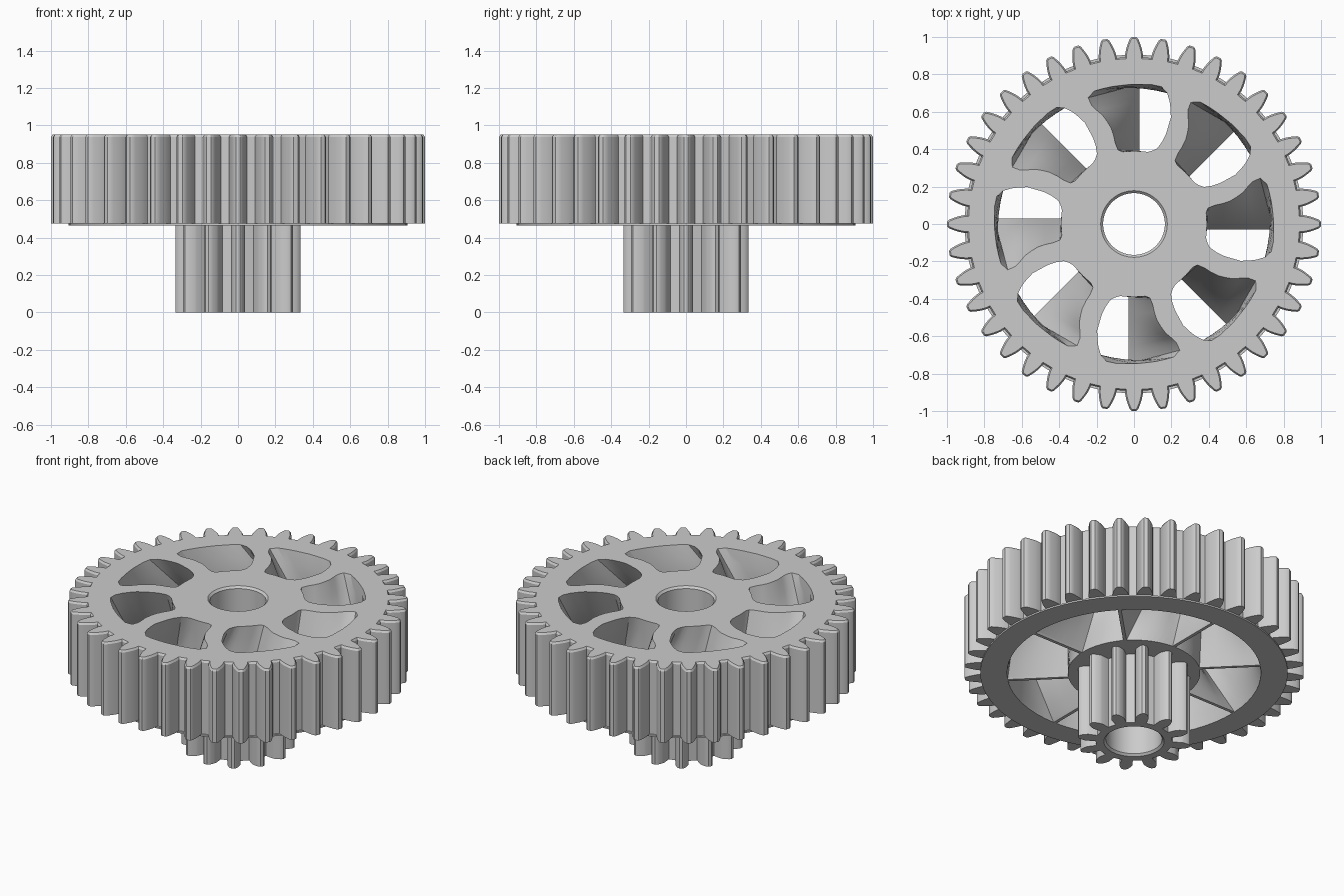
import bpy, bmesh, math
from math import sin, cos, pi, tan, acos, hypot, atan2, radians
from mathutils import Vector, Matrix

cube = bpy.data.objects.get("Cube")
if cube:
    bpy.data.objects.remove(cube, do_unlink=True)

grey = bpy.data.materials.new("plain grey")
grey.use_nodes = True
colour = (0.6, 0.6, 0.6, 1)
grey.diffuse_color = colour
grey.node_tree.nodes["Principled BSDF"].inputs["Base Color"].default_value = colour

MODULE = 0.0476
HUB_R, RIM_R = 0.39, 0.748
BASE_Z, TOOTH_Z, TOP_Z = 0.465, 0.475, 0.95


def make_object(name, bm):
    bmesh.ops.recalc_face_normals(bm, faces=bm.faces)
    mesh = bpy.data.meshes.new(name)
    bm.to_mesh(mesh)
    bm.free()
    mesh.materials.append(grey)
    obj = bpy.data.objects.new(name, mesh)
    bpy.context.collection.objects.link(obj)
    return obj


def loft(bm, rings):
    """Closed solid through rings of equal point count; returns the last cap."""
    loops = [[bm.verts.new(p) for p in ring] for ring in rings]
    n = len(loops[0])
    for a, b in zip(loops, loops[1:]):
        for i in range(n):
            j = (i + 1) % n
            bm.faces.new((a[i], a[j], b[j], b[i]))
    bm.faces.new(loops[0][::-1])
    return bm.faces.new(loops[-1])


def circle(r, z, n=96):
    return [(r * cos(2 * pi * i / n), r * sin(2 * pi * i / n), z) for i in range(n)]


def gear_outline(teeth):
    """Involute outline with a tooth centred on +y."""
    pitch = MODULE * teeth / 2
    root, tip = pitch - 1.25 * MODULE, pitch + MODULE
    base = pitch * cos(radians(20))
    inv = lambda a: tan(a) - a

    def half(r):
        return pi / (2 * teeth) + inv(radians(20)) - inv(acos(min(1, base / r)))
    start = max(root, base)
    flank = [(root, half(root))]
    flank += [(start + (tip - 0.008 - start) * k / 5, 0) for k in range(1, 6)]
    flank = [(r, half(r)) for r, _ in flank] + [(tip, half(tip) * 0.65)]
    points = []
    for t in range(teeth):
        mid = pi / 2 + 2 * pi * t / teeth
        side = [(r, mid - h) for r, h in flank] + [(r, mid + h) for r, h in reversed(flank)]
        points += [(r * cos(a), r * sin(a)) for r, a in side]
    return points


def resample(line, n=8):
    """n points evenly spaced along a polyline, last end left out."""
    pts = [Vector(p) for p in line]
    lengths = [(b - a).length for a, b in zip(pts, pts[1:])]
    out = []
    for k in range(n):
        d = sum(lengths) * k / n
        for a, b, s in zip(pts, pts[1:], lengths):
            if d <= s:
                out.append(a.lerp(b, d / s))
                break
            d -= s
    return out


def arc(r, p, q):
    a, b = atan2(p[1], p[0]), atan2(q[1], q[0])
    return [(r * cos(a + (b - a) * k / 16), r * sin(a + (b - a) * k / 16)) for k in range(17)]


def cut(obj, cutter):
    mod = obj.modifiers.new("cut", 'BOOLEAN')
    mod.operation, mod.solver, mod.object = 'DIFFERENCE', 'EXACT', cutter


# Large wheel with a chamfered top edge
outline = gear_outline(40)
bm = bmesh.new()
top = loft(bm, [[(x, y, z) for x, y in outline] for z in (TOOTH_Z, TOP_Z - 0.012)])
bmesh.ops.recalc_face_normals(bm, faces=bm.faces)
bmesh.ops.inset_region(bm, faces=[top], thickness=0.008, use_even_offset=True, use_boundary=True)
for v in top.verts:
    v.co.z = TOP_Z
wheel = make_object("large_gear_wheel", bm)

# Thin round step under the wheel
bm = bmesh.new()
loft(bm, [circle(0.905, BASE_Z), circle(0.905, TOOTH_Z)])
step = make_object("lower_rim_step", bm)

# Small pinion below
outline = gear_outline(12)
bm = bmesh.new()
loft(bm, [[(x, y, z) for x, y in outline] for z in (0, BASE_Z)])
pinion = make_object("small_pinion", bm)

# Window cutter: rounded opening on top, full sector between thin blades below
left = [(-.085, .395), (-.1, .43), (-.115, .5), (-.16, .575), (-.225, .63), (-.245, .675)]
outer = [(-.245, .675), (-.235, .7), (-.2, .717), (-.1, .738), (0, .748), (.1, .745), (.145, .735)]
right = [(.145, .735), (.175, .705), (.19, .66), (.2, .58), (.165, .46), (.125, .405)]
inner = [(.125, .405), (.085, .385), (0, .39), (-.06, .386), (-.085, .395)]
upper = [p for side in (left, outer, right, inner) for p in resample(side)]

turn = Matrix.Rotation(-pi / 4, 2)
a, b = (.03, HUB_R), (.03, RIM_R)
c, d = turn @ Vector((.01, RIM_R)), turn @ Vector((.01, HUB_R))
lower = [p for side in ([a, b], arc(RIM_R, b, c), [c, d], arc(HUB_R, d, a)) for p in resample(side)]

heights = [BASE_Z + (TOP_Z - BASE_Z) * k / 6 for k in range(7)]
rings = []
for z in [BASE_Z - 0.02] + heights + [TOP_Z + 0.02]:
    f = min(1, max(0, (z - BASE_Z) / (TOP_Z - BASE_Z)))
    rings.append([(*p.lerp(q, f), z) for p, q in zip(lower, upper)])
bm = bmesh.new()
for k in range(8):
    spin = Matrix.Rotation(k * pi / 4, 3, 'Z')
    loft(bm, [[spin @ Vector(p) for p in ring] for ring in rings])
windows = make_object("window_cutter", bm)

# Axle bore cutter, flared at both ends
bm = bmesh.new()
bore_profile = [(.178, -.02), (.178, 0), (.165, .013), (.165, TOP_Z - .013), (.178, TOP_Z), (.178, TOP_Z + .02)]
loft(bm, [circle(r, z) for r, z in bore_profile])
bore = make_object("bore_cutter", bm)

# Cut the parts, then shade
for obj in (wheel, step, pinion):
    if obj is not pinion:
        cut(obj, windows)
    cut(obj, bore)
    bpy.ops.object.select_all(action='DESELECT')
    obj.select_set(True)
    bpy.context.view_layer.objects.active = obj
    for mod in list(obj.modifiers):
        bpy.ops.object.modifier_apply(modifier=mod.name)
    bpy.ops.object.shade_smooth_by_angle(angle=radians(30))

for cutter in (windows, bore):
    bpy.data.objects.remove(cutter, do_unlink=True)
